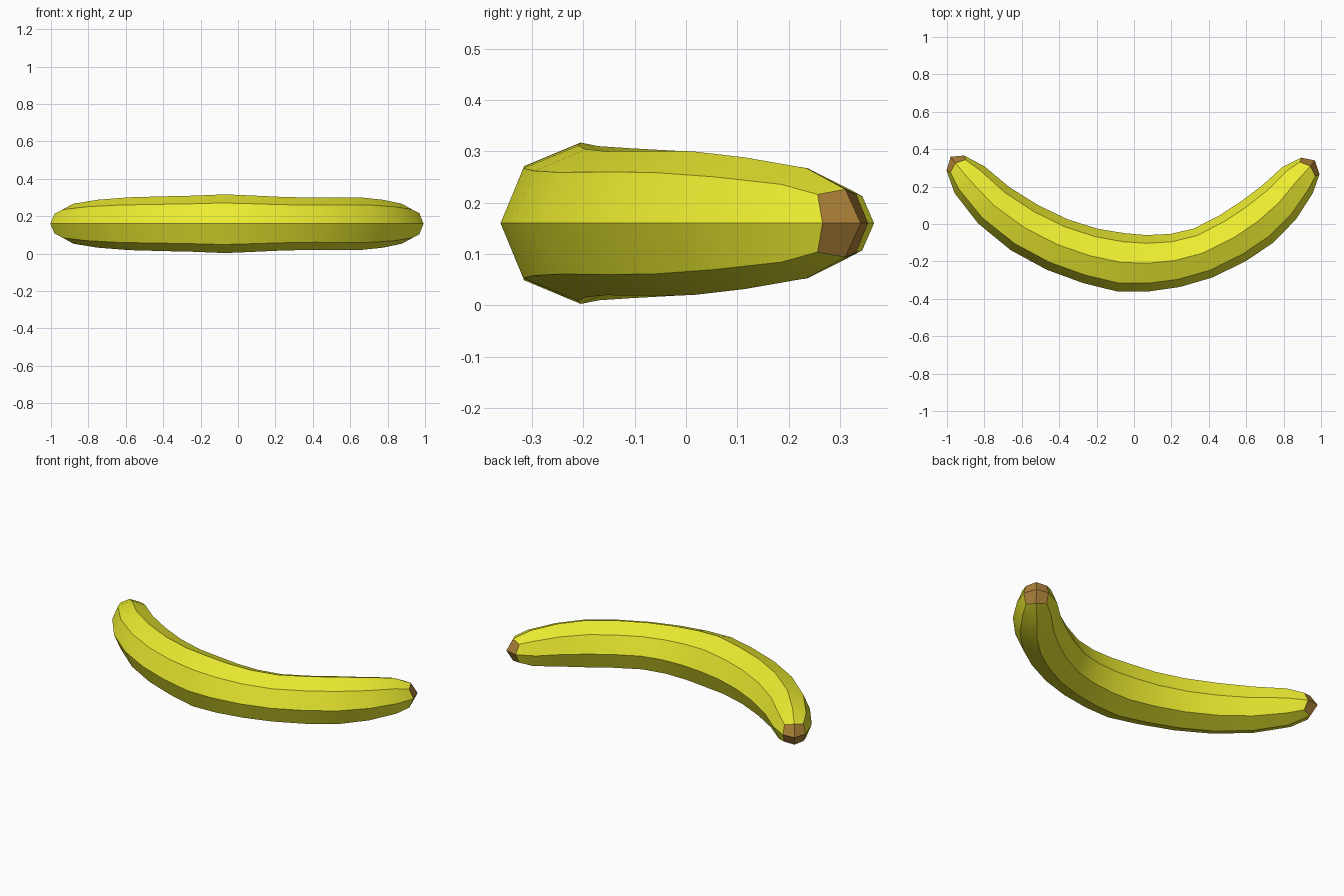
import bpy, bmesh, math
from mathutils import Vector

if "Cube" in bpy.data.objects:
    bpy.data.objects.remove(bpy.data.objects["Cube"])

MID_Z = 0.16

# Spine: x, y, radius of each eight-sided section
SPINE = [(-.955, .326, .062), (-.88, .237, .107), (-.75, .10, .128),
         (-.585, -.02, .141), (-.41, -.11, .146), (-.235, -.17, .15),
         (-.07, -.205, .157), (.07, -.21, .151), (.22, -.195, .144),
         (.37, -.155, .14), (.53, -.075, .141), (.66, .012, .14),
         (.775, .115, .128), (.875, .235, .107), (.943, .31, .066)]
TIPS = [(-.98, .36), (.967, .34)]


def material(name, color):
    m = bpy.data.materials.new(name)
    m.diffuse_color = (*color, 1)
    m.use_nodes = True
    m.node_tree.nodes["Principled BSDF"].inputs["Base Color"].default_value = m.diffuse_color
    return m


pts = [Vector((x, y, MID_Z)) for x, y, r in SPINE]
last = len(pts) - 1
bm = bmesh.new()
rings = []

# Octagonal sections square to the spine; end corners are swept back and squared
for i, c in enumerate(pts):
    t = (pts[min(i + 1, last)] - pts[max(i - 1, 0)]).normalized()
    n = Vector((t.y, -t.x, 0))
    end = -1 if i == 0 else (1 if i == last else 0)
    ring = []
    for k in range(8):
        a = k * math.pi / 4
        corner = end if k % 2 else 0
        r = SPINE[i][2] * (1.2 if corner else 1)
        p = c + n * r * math.cos(a) + Vector((0, 0, r * math.sin(a)))
        ring.append(bm.verts.new(p - t * 0.022 * corner))
    rings.append(ring)

# Yellow skin
for a, b in zip(rings, rings[1:]):
    for k in range(8):
        bm.faces.new((a[k], a[(k + 1) % 8], b[(k + 1) % 8], b[k]))

# Brown ends: four quads around a centre point
for ring, (x, y) in zip((rings[0], rings[-1]), TIPS):
    tip = bm.verts.new((x, y, MID_Z))
    for k in range(0, 8, 2):
        f = bm.faces.new((tip, ring[k], ring[k + 1], ring[(k + 2) % 8]))
        f.material_index = 1

bmesh.ops.recalc_face_normals(bm, faces=bm.faces)
mesh = bpy.data.meshes.new("banana")
bm.to_mesh(mesh)
bm.free()
mesh.materials.append(material("yellow_skin", (.84, .84, .03)))
mesh.materials.append(material("brown_end", (.42, .22, .04)))
banana = bpy.data.objects.new("banana", mesh)
bpy.context.collection.objects.link(banana)

# Smooth along the length, crisp along the ridges
bpy.context.view_layer.objects.active = banana
banana.select_set(True)
bpy.ops.object.shade_smooth_by_angle(angle=math.radians(30))
